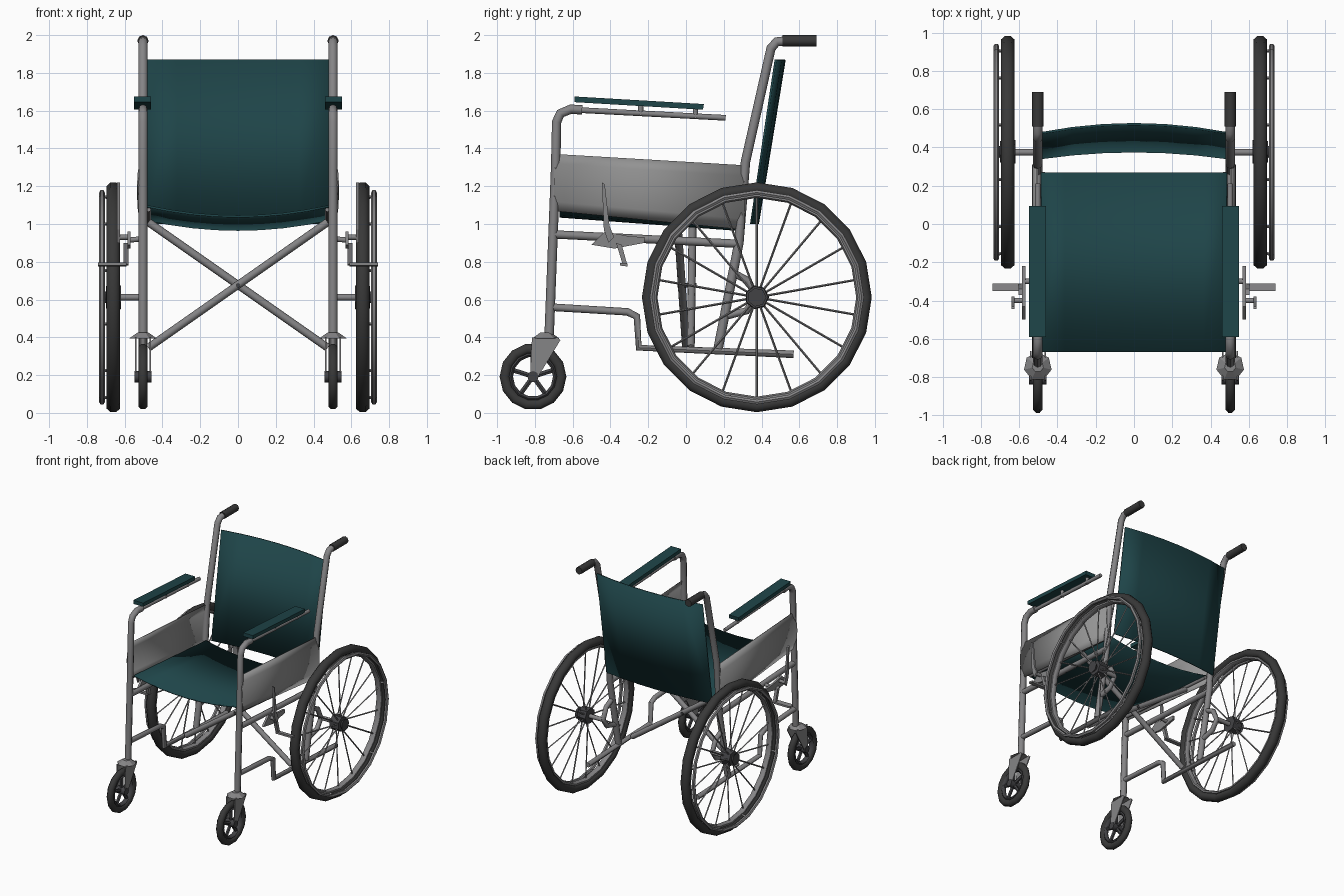
import bpy, bmesh, math
from mathutils import Matrix

if "Cube" in bpy.data.objects:
    bpy.data.objects.remove(bpy.data.objects["Cube"])


def material(name, rgb):
    m = bpy.data.materials.new(name)
    m.use_nodes = True
    m.diffuse_color = (*rgb, 1)
    bsdf = next(n for n in m.node_tree.nodes if n.type == "BSDF_PRINCIPLED")
    bsdf.inputs["Base Color"].default_value = (*rgb, 1)
    bsdf.inputs["Roughness"].default_value = 0.6
    return m


TEAL = material("teal vinyl", (0.013, 0.058, 0.065))
STEEL = material("grey steel", (0.235, 0.232, 0.238))
PANEL = material("light grey panel", (0.29, 0.29, 0.29))
RUBBER = material("black rubber", (0.04, 0.04, 0.04))
HUB = material("dark hub", (0.055, 0.055, 0.06))


def finish(name, mesh, mat, mirror=True, angle=50, thick=0):
    """Link a mesh, colour it, shade it and mirror it to the other side."""
    ob = bpy.data.objects.new(name, mesh)
    bpy.context.scene.collection.objects.link(ob)
    mesh.materials.clear()
    mesh.materials.append(mat)
    bpy.ops.object.select_all(action="DESELECT")
    ob.select_set(True)
    bpy.context.view_layer.objects.active = ob
    if angle:
        bpy.ops.object.shade_smooth_by_angle(angle=math.radians(angle))
    if thick:
        s = ob.modifiers.new("thickness", "SOLIDIFY")
        s.thickness, s.offset = thick, 0
    if mirror:
        m = ob.modifiers.new("both sides", "MIRROR")
        m.use_mirror_merge = False
    return ob


def from_bmesh(name, bm, mat, **kw):
    bmesh.ops.recalc_face_normals(bm, faces=bm.faces)
    mesh = bpy.data.meshes.new(name)
    bm.to_mesh(mesh)
    bm.free()
    return finish(name, mesh, mat, **kw)


def tube(name, paths, radius, mat=STEEL, res=2, **kw):
    """Round tubes swept along one or more point lists."""
    cu = bpy.data.curves.new(name, "CURVE")
    cu.dimensions, cu.bevel_depth = "3D", radius
    cu.bevel_resolution, cu.use_fill_caps = res, True
    for pts in paths:
        sp = cu.splines.new("POLY")
        sp.points.add(len(pts) - 1)
        for p, co in zip(sp.points, pts):
            p.co = (*co, 1)
    tmp = bpy.data.objects.new("sweep", cu)
    bpy.context.scene.collection.objects.link(tmp)
    mesh = bpy.data.meshes.new_from_object(tmp.evaluated_get(bpy.context.evaluated_depsgraph_get()))
    bpy.data.objects.remove(tmp)
    return finish(name, mesh, mat, **kw)


def side(x, *yz):
    return [(x, y, z) for y, z in yz]


def on_wheel(c, x, r, a):
    return (x, c[0] + r * math.cos(a), c[1] + r * math.sin(a))


def ring(name, c, x, r, depth, width, mat, segs=20, sides=8):
    """Ring around the x axis with an elliptical section."""
    bm = bmesh.new()
    loops = []
    for i in range(segs):
        a = math.tau * i / segs
        loops.append([bm.verts.new(on_wheel(c, x + width * math.sin(t), r + depth * math.cos(t), a))
                      for t in (math.tau * (k + 0.5) / sides for k in range(sides))])
    for i in range(segs):
        for k in range(sides):
            p, q, n = loops[i], loops[(i + 1) % segs], (k + 1) % sides
            bm.faces.new((p[k], p[n], q[n], q[k]))
    return from_bmesh(name, bm, mat)


def disc(name, c, x0, x1, r0, r1, mat, segs=8, **kw):
    """Cylinder or cone along x."""
    bm = bmesh.new()
    m = Matrix.Translation(((x0 + x1) / 2, *c)) @ Matrix.Rotation(math.pi / 2, 4, "Y")
    bmesh.ops.create_cone(bm, cap_ends=True, segments=segs, radius1=r0, radius2=r1,
                          depth=x1 - x0, matrix=m)
    return from_bmesh(name, bm, mat, **kw)


def plate(name, outline, x0, x1, mat=STEEL):
    """Flat side profile of (y, z) points extruded along x."""
    bm = bmesh.new()
    f = bm.faces.new([bm.verts.new((x0, y, z)) for y, z in outline])
    new = bmesh.ops.extrude_face_region(bm, geom=[f])["geom"]
    bmesh.ops.translate(bm, verts=[v for v in new if isinstance(v, bmesh.types.BMVert)],
                        vec=(x1 - x0, 0, 0))
    return from_bmesh(name, bm, mat, angle=0)


def sheet(name, fn, nu, nv, thick, mat, **kw):
    """Bent sheet from a function of u and v in 0..1."""
    bm = bmesh.new()
    g = [[bm.verts.new(fn(i / nu, j / nv)) for j in range(nv + 1)] for i in range(nu + 1)]
    for i in range(nu):
        for j in range(nv):
            bm.faces.new((g[i][j], g[i + 1][j], g[i + 1][j + 1], g[i][j + 1]))
    return from_bmesh(name, bm, mat, thick=thick, **kw)


def sag(u):
    return 1 - (2 * u - 1) ** 2


# Upholstery
sheet("seat", lambda u, v: (-0.485 + 0.97 * u, -0.67 + 0.94 * v, 1.095 - 0.07 * v - 0.055 * sag(u)),
      8, 1, 0.012, TEAL, mirror=False)
sheet("backrest", lambda u, v: (-0.485 + 0.97 * u, 0.345 + 0.13 * v + (0.035 + 0.012 * v) * sag(u), 1.0 + 0.87 * v),
      6, 1, 0.012, TEAL, mirror=False)
plate("armrest_pad", [(-0.59, 1.645), (0.09, 1.605), (0.095, 1.635), (-0.59, 1.675)], 0.46, 0.55, TEAL)

# Bulged side panel
sheet("side_panel", lambda u, v: (0.505 + 0.025 * sag(v), -0.7 + 1.01 * u,
                                  1.07 - 0.1 * u + (0.3 + 0.04 * u) * v), 1, 6, 0.008, PANEL)

# Frame tubes
X = 0.503
tube("rear_post", [side(X, (0.17, 0.34), (0.28, 0.9), (0.315, 1.33), (0.45, 1.93), (0.48, 1.965), (0.54, 1.97))], 0.025)
tube("front_post_and_arm", [side(X, (-0.725, 0.4), (-0.69, 1.3), (-0.685, 1.54), (-0.665, 1.585), (-0.61, 1.608),
                                 (-0.55, 1.604))], 0.025)
tube("arm_rail", [side(X, (-0.6, 1.605), (0.21, 1.562))], 0.015)
tube("seat_side_rail", [side(X, (-0.7, 0.945), (0.28, 0.895))], 0.022)
tube("lower_rail", [side(X, (-0.72, 0.56), (-0.31, 0.535), (-0.26, 0.51), (-0.25, 0.345), (0.57, 0.31))], 0.02)
tube("seat_rod", [side(0.475, (-0.65, 1.078), (0.27, 1.01))], 0.014)
tube("pad_bracket", [side(X, (y, 1.56 - 0.055 * y), (y, 1.63 - 0.055 * y)) for y in (-0.24, 0.05)], 0.014)
tube("handgrip", [side(X, (0.51, 1.97), (0.69, 1.97))], 0.03, RUBBER)
tube("cross_brace", [[(-0.475, 0.035, 1.01), (0.475, 0.025, 0.345)],
                     [(-0.475, 0.0, 0.345), (0.475, -0.045, 1.01)]], 0.021, mirror=False)
tube("brace_pivot", [[(0, -0.045, 0.675), (0, 0.055, 0.675)]], 0.012, HUB, mirror=False)

# Drive wheels
C = (0.375, 0.612)
WX = 0.66
ring("drive_tyre", C, WX, 0.577, 0.034, 0.038, RUBBER)
ring("drive_rim", C, WX, 0.541, 0.016, 0.025, STEEL)
ring("hand_rim", C, 0.72, 0.555, 0.014, 0.015, STEEL, sides=6)
spokes = [math.tau * (i + 0.5) / 18 for i in range(18)]
tube("spokes", [[on_wheel(C, WX + 0.02 * (-1) ** i, 0.04, a), on_wheel(C, WX, 0.54, a)]
                for i, a in enumerate(spokes)], 0.006, res=0)
stubs = [math.tau * (i + 0.25) / 6 for i in range(6)]
tube("hand_rim_stubs", [[on_wheel(C, WX, 0.54, a), on_wheel(C, 0.72, 0.553, a)] for a in stubs], 0.008, res=0)
disc("drive_hub", C, 0.62, 0.70, 0.065, 0.06, HUB, segs=7)
disc("hub_cap", C, 0.70, 0.725, 0.03, 0.05, HUB, segs=7)
tube("axle", [[(X, *C), (WX, *C)]], 0.018)
tube("axle_bracket", [side(X, (0.25, 0.74), (0.33, 0.7), (0.37, 0.61), (0.32, 0.54), (0.2, 0.51))], 0.02)

# Wheel brake
plate("brake_lever", [(-0.445, 1.22), (-0.43, 1.21), (-0.405, 0.99), (-0.38, 0.93), (-0.41, 0.9), (-0.435, 0.97)],
      0.625, 0.64)
plate("brake_body", [(-0.5, 0.89), (-0.43, 0.96), (-0.3, 0.935), (-0.22, 0.93), (-0.22, 0.9), (-0.38, 0.87)],
      0.568, 0.585)
tube("brake_mount", [[(X, -0.3, 0.922), (0.575, -0.3, 0.915)],
                     [(0.57, -0.4, 0.93), (0.635, -0.4, 0.93)]], 0.014)
plate("brake_arm", [(-0.37, 0.9), (-0.34, 0.89), (-0.31, 0.78), (-0.335, 0.785)], 0.58, 0.605)
plate("brake_shoe", [(-0.35, 0.78), (-0.31, 0.775), (-0.31, 0.79), (-0.35, 0.795)], 0.59, 0.74)

# Front casters
F = (-0.81, 0.192)
ring("caster_tyre", F, X, 0.15, 0.029, 0.027, RUBBER, segs=14)
ring("caster_rim", F, X, 0.118, 0.014, 0.02, HUB, segs=14, sides=6)
tube("caster_spokes", [[on_wheel(F, X, 0, a), on_wheel(F, X, 0.12, a)]
                       for a in (math.tau * (i + 0.25) / 5 for i in range(5))], 0.014, HUB, res=1)
disc("caster_hub", F, X - 0.045, X + 0.045, 0.03, 0.03, HUB)
for name, x in (("inner_fork", X - 0.042), ("outer_fork", X + 0.034)):
    plate(name, [(-0.825, 0.18), (-0.79, 0.18), (-0.665, 0.385), (-0.68, 0.4), (-0.815, 0.4), (-0.82, 0.32)],
          x, x + 0.008)
bm = bmesh.new()
bmesh.ops.create_cone(bm, cap_ends=True, segments=7, radius1=0.074, radius2=0.03, depth=0.03,
                      matrix=Matrix.Translation((X, -0.745, 0.41)))
from_bmesh("caster_cap", bm, STEEL, angle=30)
